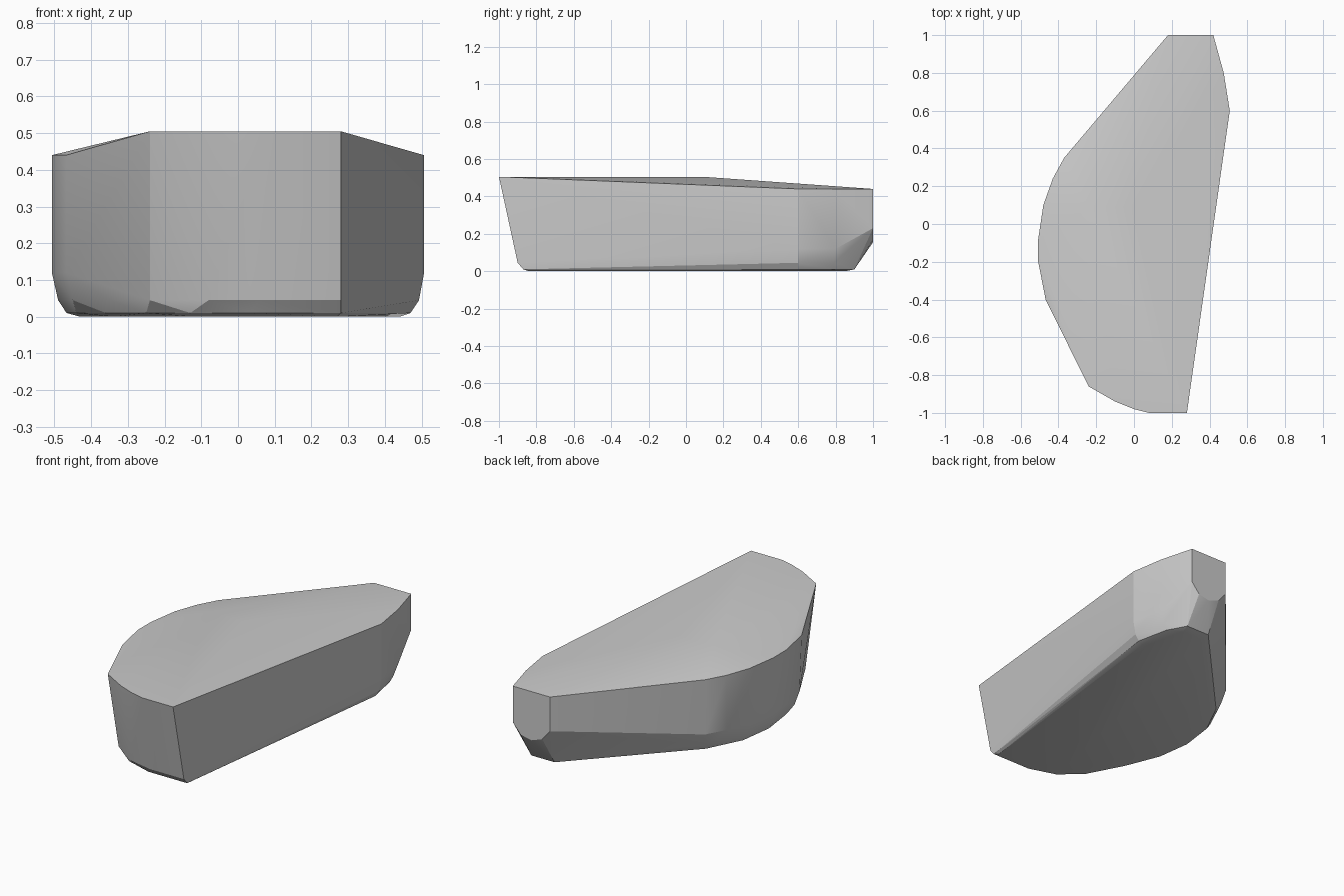
import bpy, bmesh, math

def ring(outline, z):
    return [(x, y, z) for x, y in outline]

# Top rim: low edge around the back and left side, high edge at the front
rim_low = ring([(0.18, 1), (0.42, 1), (0.475, 0.8), (0.507, 0.6), (-0.37, 0.35),
                (-0.43, 0.24), (-0.48, 0.1), (-0.507, -0.08), (-0.507, -0.2),
                (-0.468, -0.4)], 0.44)
rim_high = ring([(0.28, -1), (0.08, -1), (0, -0.98), (-0.1, -0.94), (-0.24, -0.86)], 0.505)

# Flat plateau in the middle of the top
plateau = ring([(-0.24, 0.09), (-0.02, 0.09)], 0.505)

# Lower end of the upright walls, where the rounding starts
wall_foot = ring([(0.475, 0.8), (0.507, 0.6), (-0.37, 0.35), (-0.43, 0.24), (-0.48, 0.1),
                  (-0.507, -0.08), (-0.507, -0.2), (-0.468, -0.38)], 0.12)

# Rounded lower edge of the narrow back face
back_edge = [(0.18, 1, 0.24), (0.23, 1, 0.18), (0.30, 1, 0.155),
             (0.37, 1, 0.17), (0.42, 1, 0.23)]

# Small bevel around the base
bevel = ring([(0.28, -0.9), (0.06, -0.9), (-0.08, -0.87), (-0.24, -0.76), (-0.35, -0.56),
              (-0.45, -0.36), (-0.49, -0.1), (-0.465, 0.1), (-0.36, 0.32),
              (0.45, 0.79), (0.493, 0.6)], 0.045)
base = ring([(0.28, -0.87), (0.03, -0.87), (-0.13, -0.82), (-0.25, -0.71), (-0.36, -0.5),
             (-0.44, -0.3), (-0.467, -0.1), (-0.44, 0.1), (-0.34, 0.3), (0.22, 0.9),
             (0.37, 0.9), (0.43, 0.79), (0.47, 0.6)], 0.01)
sole = ring([(0.27, -0.84), (-0.12, -0.79), (-0.34, -0.48), (-0.43, -0.1), (-0.31, 0.28),
             (0.23, 0.85), (0.36, 0.85), (0.44, 0.6)], 0.0)

# Solid convex body
bm = bmesh.new()
for p in rim_low + rim_high + plateau + wall_foot + back_edge + bevel + base + sole:
    bm.verts.new(p)
hull = bmesh.ops.convex_hull(bm, input=bm.verts)
junk = {g for g in hull["geom_interior"] + hull["geom_unused"] if isinstance(g, bmesh.types.BMVert)}
bmesh.ops.delete(bm, geom=list(junk), context='VERTS')
bmesh.ops.dissolve_limit(bm, angle_limit=math.radians(0.5), verts=bm.verts, edges=bm.edges)
bmesh.ops.recalc_face_normals(bm, faces=bm.faces)

mesh = bpy.data.meshes.new("rock_body")
bm.to_mesh(mesh)
bm.free()
body = bpy.data.objects.new("rock_body", mesh)
bpy.context.collection.objects.link(body)
bpy.context.view_layer.objects.active = body
body.select_set(True)
bpy.ops.object.shade_smooth_by_angle(angle=math.radians(15))
